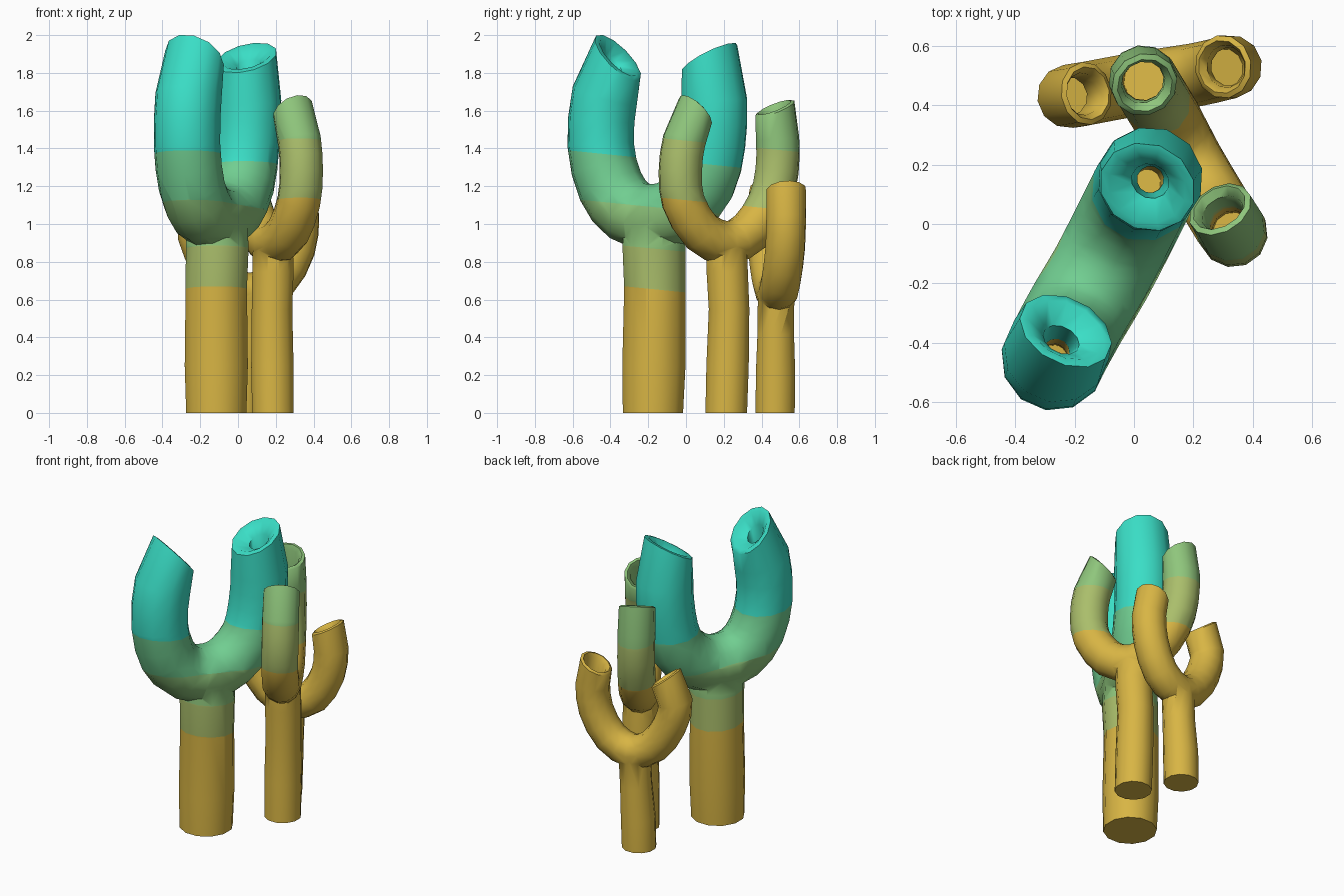
import bpy, bmesh, math
from mathutils import Vector

if "Cube" in bpy.data.objects:
    bpy.data.objects.remove(bpy.data.objects["Cube"])

SIDES = 12


def srgb(r, g, b):
    f = lambda c: c / 12.92 if c <= 0.04045 else ((c + 0.055) / 1.055) ** 2.4
    return tuple(f(c / 255) for c in (r, g, b)) + (1.0,)


COLOURS = {"mustard": (216, 181, 68), "olive": (170, 190, 107), "leaf_green": (143, 198, 124),
           "sea_green": (113, 206, 145), "turquoise": (58, 222, 198)}
MATS = []
for name, rgb in COLOURS.items():
    m = bpy.data.materials.new(name)
    m.diffuse_color = srgb(*rgb)
    m.use_nodes = True
    m.node_tree.nodes["Principled BSDF"].inputs["Base Color"].default_value = m.diffuse_color
    MATS.append(m)
OUTER = 4   # temporary slot for outside faces, replaced by the bands


def smooth_path(pts):
    """Catmull-Rom midpoints on all but the two end spans."""
    p = [Vector(q) for q in pts]
    out = [p[0]]
    for i in range(1, len(p) - 2):
        out += [p[i], (9 * (p[i] + p[i + 1]) - p[i - 1] - p[i + 2]) / 16]
    return out + [p[-2], p[-1]]


def frames(path, start=None, end=None):
    """Tangent and side axes carried along the path without twist."""
    n = len(path)
    tans = [(path[min(i + 1, n - 1)] - path[max(i - 1, 0)]).normalized() for i in range(n)]
    if start:
        tans[0] = -Vector(start).normalized()
    if end:
        tans[-1] = Vector(end).normalized()
    u = tans[0].orthogonal().normalized()
    res = []
    for i, t in enumerate(tans):
        if i:
            u = tans[i - 1].rotation_difference(t) @ u
        res.append((t, u.copy(), t.cross(u)))
    return res


def loft(name, rings, deep=0):
    """rings = (centre, frame, radius); the first and last `deep` spans are hole walls."""
    bm = bmesh.new()
    loops = []
    for c, (t, u, v), r in rings:
        loops.append([bm.verts.new(c + r * (math.cos(a) * u + math.sin(a) * v))
                      for a in (2 * math.pi * k / SIDES for k in range(SIDES))])
    for i, (a, b) in enumerate(zip(loops, loops[1:])):
        inside = i < deep or i >= len(loops) - 1 - deep
        for k in range(SIDES):
            j = (k + 1) % SIDES
            bm.faces.new((a[k], a[j], b[j], b[k])).material_index = 0 if inside else OUTER
    for cap in (loops[0], loops[-1]):
        bm.faces.new(cap).material_index = 0
    bmesh.ops.recalc_face_normals(bm, faces=bm.faces)
    me = bpy.data.meshes.new(name)
    bm.to_mesh(me)
    bm.free()
    for m in MATS:
        me.materials.append(m)
    ob = bpy.data.objects.new(name, me)
    bpy.context.collection.objects.link(ob)
    return ob


def sponge(name, trunk, trunk_r, fork, r, tip_a, tip_b, rim, hole, bands):
    # U-shaped pair of branches with hollow tips
    path = smooth_path(fork)
    fr = frames(path, tip_a, tip_b)
    n = len(path)

    def tip(i, sign, step):
        t = fr[i][0] * sign
        lip = [(path[i] + t * d, fr[i], q) for q, d in reversed(rim)]
        wall = [(path[i + step * k], fr[i + step * k], hole) for k in (3, 2, 1)]
        return wall + lip
    body = [(path[i], fr[i], r) for i in range(1, n - 1)]
    rings = tip(0, -1, 1) + body + tip(n - 1, 1, -1)[::-1]
    branches = loft(name, rings, deep=2)

    # trunk, fused into the bottom of the U
    tp = [Vector(p) for p in trunk]
    stem = loft(name + "_trunk", list(zip(tp, frames(tp, (0, 0, -1), (0, 0, 1)), trunk_r)))
    for p in stem.data.polygons:
        p.material_index = OUTER
    mod = branches.modifiers.new("fuse", "BOOLEAN")
    mod.operation, mod.solver, mod.object = "UNION", "EXACT", stem
    dg = bpy.context.evaluated_depsgraph_get()
    me = bpy.data.meshes.new_from_object(branches.evaluated_get(dg))
    branches.modifiers.clear()
    branches.data = me
    bpy.data.objects.remove(stem)

    # colour bands: slightly tilted cuts by height
    nrm = Vector((0, 0.1, 1))
    y0 = trunk[0][1]
    bm = bmesh.new()
    bm.from_mesh(me)
    for h in bands:
        bmesh.ops.bisect_plane(bm, geom=bm.verts[:] + bm.edges[:] + bm.faces[:], dist=1e-5,
                               plane_co=(0, y0, h[0]), plane_no=nrm)
    for f in bm.faces:
        if f.material_index == OUTER:
            c = f.calc_center_median()
            level = c.z + 0.1 * (c.y - y0)
            f.material_index = max([0] + [k for h, k in bands if level > h])
    bm.to_mesh(me)
    bm.free()
    bpy.ops.object.select_all(action="DESELECT")
    branches.select_set(True)
    bpy.context.view_layer.objects.active = branches
    bpy.ops.object.shade_smooth_by_angle(angle=math.radians(50))


# large front tube sponge
sponge("large_sponge",
       [(-.115, -.175, 0), (-.115, -.17, .25), (-.115, -.165, .66), (-.11, -.17, .88), (-.11, -.17, 1.0)],
       [.165, .173, .168, .172, .165],
       [(-.23, -.36, 1.88), (-.262, -.43, 1.68), (-.27, -.452, 1.42), (-.245, -.40, 1.2),
        (-.19, -.30, 1.07), (-.11, -.165, 1.035), (-.04, -.03, 1.08), (.02, .09, 1.22),
        (.045, .14, 1.42), (.055, .15, 1.65), (.045, .125, 1.88)],
       .178, (.37, .72, .72), (-.22, -.44, .89),
       [(.165, 0), (.135, .004), (.065, -.045)], .045,
       [(.655, 1), (.87, 2), (1.09, 3), (1.345, 4)])

# medium sponge on the right
sponge("medium_sponge",
       [(.185, .213, 0), (.182, .22, .25), (.18, .228, .55), (.185, .218, .75), (.185, .215, .88)],
       [.114, .116, .111, .113, .11],
       [(.29, .05, 1.6), (.325, -.01, 1.44), (.335, -.03, 1.28), (.322, -.015, 1.12),
        (.265, .08, .96), (.185, .215, .9), (.12, .34, .96), (.06, .44, 1.11),
        (.035, .482, 1.28), (.03, .485, 1.45), (.035, .47, 1.61)],
       .116, (-.4, .68, .73), (.2, -.36, .91),
       [(.113, 0), (.095, .008), (.075, -.02)], .07,
       [(1.105, 1), (1.42, 2)])

# small back sponge
sponge("small_sponge",
       [(.02, .472, 0), (.025, .474, .2), (.04, .475, .42), (.05, .477, .62)],
       [.107, .108, .1, .1],
       [(.3, .53, 1.18), (.325, .53, 1.04), (.305, .525, .87), (.21, .503, .7),
        (.06, .48, .635), (-.08, .455, .7), (-.185, .435, .86), (-.222, .43, 1.02),
        (-.16, .44, 1.17)],
       .107, (-.45, -.06, .87), (.6, .1, .8),
       [(.107, 0), (.09, .008), (.072, -.02)], .066, [])
